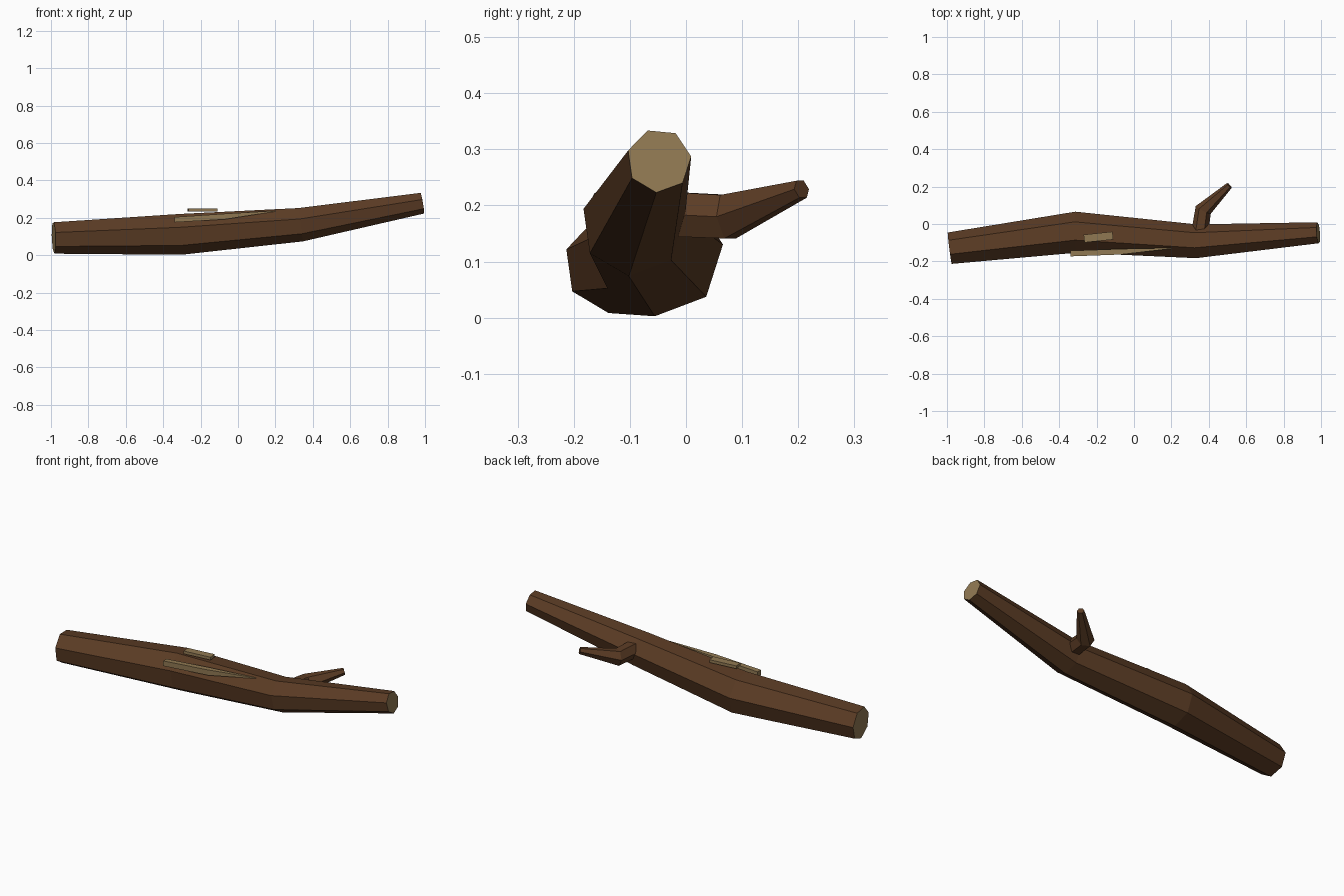
import bpy, bmesh, math
from mathutils import Vector

if "Cube" in bpy.data.objects:
    bpy.data.objects.remove(bpy.data.objects["Cube"])


def material(name, rgb):
    m = bpy.data.materials.new(name)
    m.diffuse_color = (*rgb, 1)
    m.use_nodes = True
    m.node_tree.nodes["Principled BSDF"].inputs["Base Color"].default_value = m.diffuse_color
    return m


BARK = material("bark", (0.105, 0.045, 0.018))
WOOD = material("pale_wood", (0.28, 0.19, 0.085))


def finish(bm, name, mats):
    bmesh.ops.recalc_face_normals(bm, faces=bm.faces)
    me = bpy.data.meshes.new(name)
    bm.to_mesh(me)
    bm.free()
    for m in mats:
        me.materials.append(m)
    ob = bpy.data.objects.new(name, me)
    bpy.context.collection.objects.link(ob)
    return ob


def skin(bm, rings):
    """Join consecutive rings with quads and return the two end caps."""
    n = len(rings[0])
    for a, b in zip(rings, rings[1:]):
        for i in range(n):
            j = (i + 1) % n
            bm.faces.new((a[i], a[j], b[j], b[i]))
    return [bm.faces.new(rings[0]), bm.faces.new(rings[-1])]


def limb(name, path, sides, phase, ref, cut_inset=0):
    """Faceted tapering tube through (x, y, z, radius) points."""
    bm = bmesh.new()
    pts = [Vector(p[:3]) for p in path]
    rings = []
    for i, p in enumerate(pts):
        t = Vector()
        if i > 0:
            t += (p - pts[i - 1]).normalized()
        if i < len(pts) - 1:
            t += (pts[i + 1] - p).normalized()
        t.normalize()
        u = Vector(ref)
        u = (u - t * u.dot(t)).normalized()
        v = t.cross(u)
        ring = []
        for k in range(sides):
            a = math.radians(phase) + math.tau * k / sides
            ring.append(bm.verts.new(p + path[i][3] * (u * math.cos(a) + v * math.sin(a))))
        rings.append(ring)
    caps = skin(bm, rings)
    if cut_inset:
        bmesh.ops.inset_individual(bm, faces=caps, thickness=cut_inset)
        for f in caps:
            f.material_index = 1
    return finish(bm, name, [BARK, WOOD])


# Main log with pale sawn ends
limb("log", [(-0.985, -0.131, 0.095, 0.087), (-0.31, -0.046, 0.115, 0.113),
             (0.335, -0.094, 0.166, 0.093), (0.985, -0.048, 0.28, 0.058)],
     7, 8, (0, 1, 0), 0.008)

# Side branch
limb("branch", [(0.35, -0.06, 0.186, 0.046), (0.37, 0.075, 0.18, 0.045),
                (0.51, 0.206, 0.229, 0.018)], 6, 30, (0, 0, 1))

# Peeled chip lying on top
bm = bmesh.new()
bmesh.ops.create_cube(bm, size=1)
chip = finish(bm, "bark_chip", [WOOD])
chip.scale = (0.155, 0.042, 0.016)
chip.location = (-0.19, -0.07, 0.243)
chip.rotation_euler.z = math.radians(6)

# Long tapering splinter on the front: x, y, z, half depth, half height
bm = bmesh.new()
rings = []
for x, y, z, dy, dz in [(-0.34, -0.158, 0.19, 0.015, 0.014),
                        (-0.07, -0.148, 0.207, 0.015, 0.015),
                        (0.20, -0.13, 0.236, 0.002, 0.002)]:
    rings.append([bm.verts.new((x, y + a * dy, z + b * dz))
                  for a, b in ((-1, -1), (1, -1), (1, 1), (-1, 1))])
skin(bm, rings)
finish(bm, "splinter", [WOOD])
